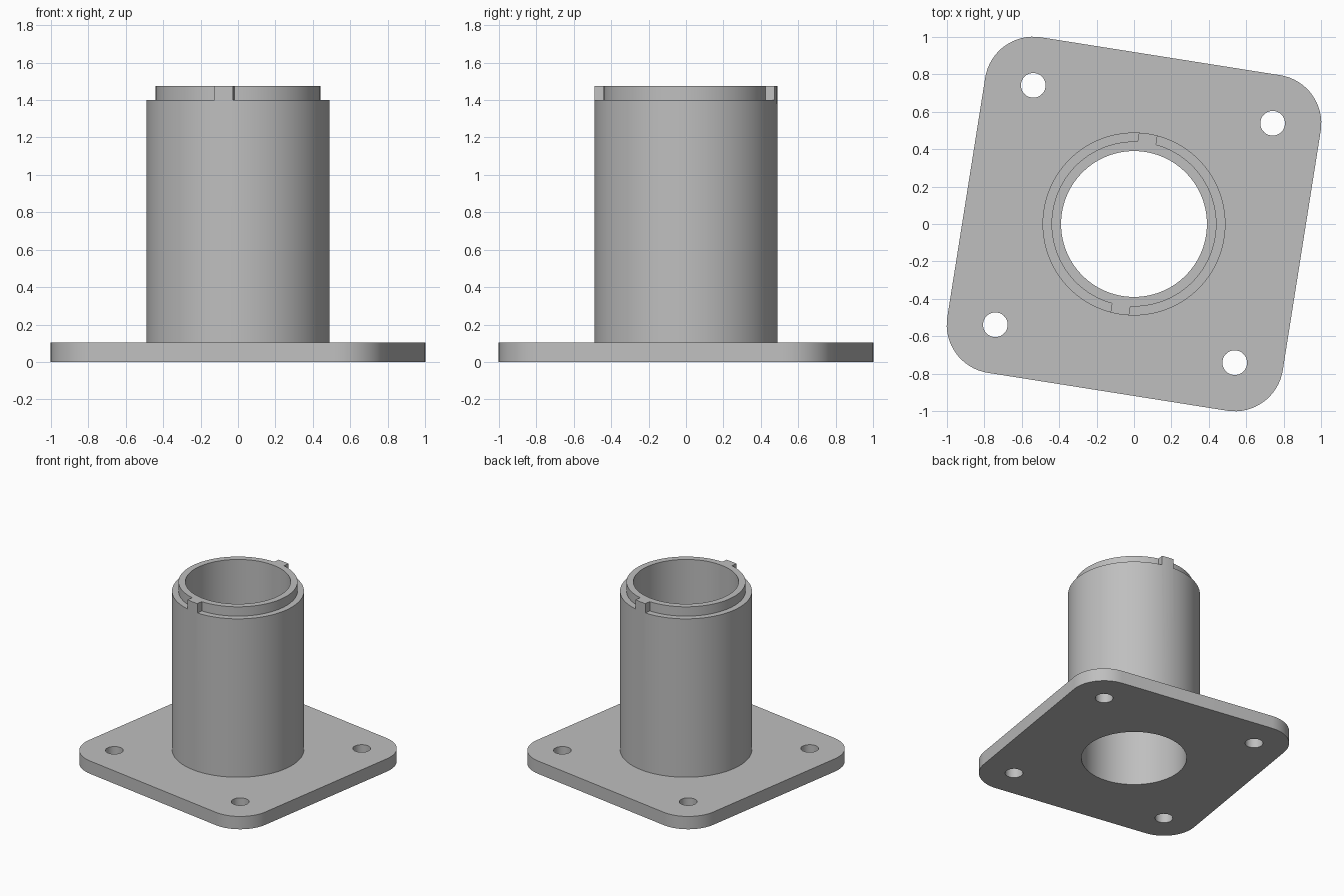
import bpy, bmesh, math
from math import radians, cos, sin, tau

if "Cube" in bpy.data.objects:
    bpy.data.objects.remove(bpy.data.objects["Cube"])

TURN = radians(-9)          # plate and keys share this twist
HOLE = 0.648                # half spacing of the bolt holes
CORNER, BOLT = 0.26, 0.066
OUTER, LIP, BORE = 0.489, 0.441, 0.39
PLATE_TOP, SHOULDER, TOP = 0.105, 1.40, 1.476

grey = bpy.data.materials.new("grey metal")
grey.use_nodes = True
colour = (0.52, 0.52, 0.52, 1)
grey.diffuse_color = colour
grey.node_tree.nodes["Principled BSDF"].inputs["Base Color"].default_value = colour


def arc(x, y, r, start, sweep, n):
    return [(x + r * cos(start + sweep * i / n), y + r * sin(start + sweep * i / n))
            for i in range(n + 1)]


def circle(x, y, r, n):
    return arc(x, y, r, 0, tau, n)[:-1]


def prism(name, outline, z0, z1, turn=0.0):
    """Closed outline extruded from z0 to z1, turned about the z axis."""
    c, s = cos(turn), sin(turn)
    bm = bmesh.new()
    face = bm.faces.new([bm.verts.new((x * c - y * s, x * s + y * c, z0)) for x, y in outline])
    up = bmesh.ops.extrude_face_region(bm, geom=[face])["geom"]
    bmesh.ops.translate(bm, vec=(0, 0, z1 - z0),
                        verts=[v for v in up if isinstance(v, bmesh.types.BMVert)])
    bmesh.ops.recalc_face_normals(bm, faces=bm.faces)
    mesh = bpy.data.meshes.new(name)
    bm.to_mesh(mesh)
    bm.free()
    mesh.materials.append(grey)
    ob = bpy.data.objects.new(name, mesh)
    bpy.context.collection.objects.link(ob)
    return ob


def combine(target, other, operation):
    bpy.context.view_layer.objects.active = target
    mod = target.modifiers.new(operation, "BOOLEAN")
    mod.operation, mod.solver, mod.object = operation, "EXACT", other
    bpy.ops.object.modifier_apply(modifier=mod.name)
    bpy.data.objects.remove(other)


# Square plate with rounded corners
corners = [(1, 1), (-1, 1), (-1, -1), (1, -1)]
outline = []
for i, (sx, sy) in enumerate(corners):
    outline += arc(sx * HOLE, sy * HOLE, CORNER, i * tau / 4, tau / 4, 16)
body = prism("flanged_tube", outline, 0, PLATE_TOP, TURN)

# Tube wall and the narrower lip above its shoulder
combine(body, prism("tube", circle(0, 0, OUTER, 96), PLATE_TOP / 2, SHOULDER), "UNION")
combine(body, prism("lip", circle(0, 0, LIP, 96), SHOULDER - 0.1, TOP), "UNION")

# Two opposite locating keys, flush with the tube wall
half = math.asin(0.05 / OUTER)
key = arc(0, 0, OUTER, tau / 4 - half, 2 * half, 6) + [(-0.05, 0.415), (0.05, 0.415)]
for k in range(2):
    combine(body, prism("key", key, SHOULDER - 0.02, TOP, TURN + k * tau / 2), "UNION")

# Through bore and bolt holes
combine(body, prism("bore", circle(0, 0, BORE, 96), -0.1, TOP + 0.1), "DIFFERENCE")
for sx, sy in corners:
    hole = prism("bolt_hole", circle(sx * HOLE, sy * HOLE, BOLT, 32), -0.1, PLATE_TOP + 0.1, TURN)
    combine(body, hole, "DIFFERENCE")

# Smooth round walls, crisp edges
bpy.ops.object.select_all(action="DESELECT")
body.select_set(True)
bpy.context.view_layer.objects.active = body
bpy.ops.object.shade_smooth_by_angle(angle=radians(30))
